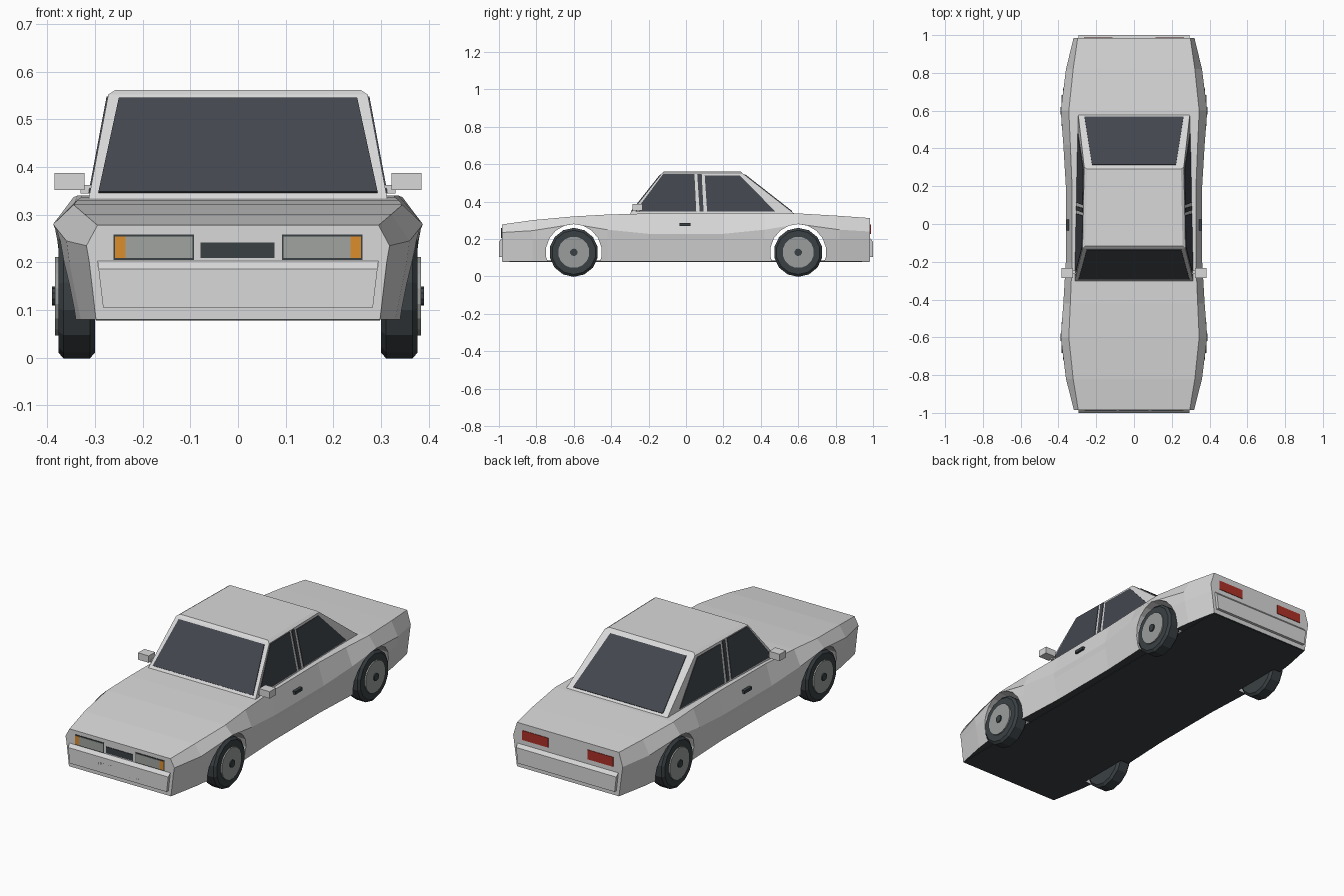
import bpy, bmesh, math
from mathutils import Vector

cube = bpy.data.objects.get("Cube")
if cube:
    bpy.data.objects.remove(cube)


def material(name, rgb):
    m = bpy.data.materials.new(name)
    m.use_nodes = True
    m.diffuse_color = (*rgb, 1)
    bsdf = next(n for n in m.node_tree.nodes if n.type == 'BSDF_PRINCIPLED')
    bsdf.inputs["Base Color"].default_value = (*rgb, 1)
    return m


PAINT = material("light_grey_paint", (0.69, 0.69, 0.69))
GLASS = material("dark_glass", (0.055, 0.063, 0.076))
RUBBER = material("black_rubber", (0.042, 0.052, 0.057))
METAL = material("wheel_metal", (0.32, 0.34, 0.335))
LENS = material("lamp_lens", (0.35, 0.37, 0.35))
AMBER = material("amber_lamp", (0.72, 0.27, 0.025))
RED = material("red_lamp", (0.42, 0.03, 0.02))


def finish(name, bm, *mats):
    bmesh.ops.recalc_face_normals(bm, faces=bm.faces)
    me = bpy.data.meshes.new(name)
    bm.to_mesh(me)
    bm.free()
    for m in mats:
        me.materials.append(m)
    ob = bpy.data.objects.new(name, me)
    bpy.context.collection.objects.link(ob)
    return ob


def loft(name, rings, *mats, paint=None):
    """Skin a list of equal closed rings and cap both ends."""
    bm = bmesh.new()
    rows = [[bm.verts.new(p) for p in ring] for ring in rings]
    n = len(rows[0])
    for a, b in zip(rows, rows[1:]):
        for i in range(n):
            j = (i + 1) % n
            bm.faces.new((a[i], a[j], b[j], b[i]))
    bm.faces.new(rows[0])
    bm.faces.new(rows[-1])
    bmesh.ops.recalc_face_normals(bm, faces=bm.faces)
    if paint:
        for f in bm.faces:
            f.material_index = paint(f)
    return finish(name, bm, *mats)


def box(name, lo, hi, mat):
    ring = lambda z: [(lo[0], lo[1], z), (hi[0], lo[1], z), (hi[0], hi[1], z), (lo[0], hi[1], z)]
    return loft(name, [ring(lo[2]), ring(hi[2])], mat)


def plate(name, pts, out, mat, thick=0.004):
    """Thin plate raised from the given surface points along out."""
    d = Vector(out).normalized() * thick
    return loft(name, [[Vector(p) - d for p in pts], [Vector(p) + d for p in pts]], mat)


def disc(name, profile, s, y, z, sides, mat):
    """Rings of (x, radius) around an axle."""
    rings = [[(s * x, y + r * math.cos(2 * math.pi * (k + .5) / sides),
               z + r * math.sin(2 * math.pi * (k + .5) / sides)) for k in range(sides)]
             for x, r in profile]
    return loft(name, rings, mat)


# Body shell: y, deck half width, deck z, ridge half width, ridge z, sill half width
stations = [(-.985, .295, .278, .318, .235, .298), (-.82, .322, .301, .36, .245, .330),
            (-.60, .345, .321, .388, .280, .358), (-.42, .337, .331, .374, .250, .348),
            (-.20, .328, .337, .361, .228, .338), (.20, .328, .340, .361, .228, .338),
            (.42, .337, .340, .374, .250, .348), (.60, .345, .337, .388, .280, .358),
            (.82, .322, .324, .36, .250, .330), (.985, .298, .312, .320, .240, .298)]
rings = []
for y, wd, zd, wr, zr, wb in stations:
    half = [(wd, zd), (wr, zr), (wr - .006, .2), (wb, .08)]
    rings.append([(x, y, z) for x, z in half] + [(-x, y, z) for x, z in reversed(half)])
body = loft("body_shell", rings, PAINT, RUBBER,
            paint=lambda f: int(f.normal.z < -.95))

# Wheel arches cut through the body
for y in (-.6, .6):
    cutter = disc("arch_cutter", [(-.6, .15), (.6, .15)], 1, y, .13, 18, PAINT)
    cutter.hide_render = True
    mod = body.modifiers.new("arch", 'BOOLEAN')
    mod.operation = 'DIFFERENCE'
    mod.solver = 'EXACT'
    mod.object = cutter
    bpy.context.view_layer.objects.active = body
    bpy.ops.object.modifier_apply(modifier="arch")
    bpy.data.objects.remove(cutter)

box("underbody", (-.298, -.98, .078), (.298, .98, .085), RUBBER)

# Cabin: sides, screens and roof share these planes
def side_x(y, z):
    return .313 - .02 * (y + .3) - .172 * (z - .335)


def front_y(z):
    return -.3 + (z - .335) * .79


def rear_y(z):
    return .58 - (z - .335) * 1.28


def cabin_ring(z, dx=0, dy=0):
    f, r = front_y(z) + dy, rear_y(z) - dy
    return [(side_x(f, z) - dx, f, z), (side_x(r, z) - dx, r, z),
            (dx - side_x(r, z), r, z), (dx - side_x(f, z), f, z)]


roof = [(x, y, .562) for x, y, z in cabin_ring(.552, .015, .012)]
loft("cabin", [cabin_ring(.325), cabin_ring(.552), roof], PAINT)

# Windscreen and rear window
for name, fn, out, top, low in (("windscreen", front_y, (0, -1, .79), .25, .293),
                                ("rear_window", rear_y, (0, 1, 1.28), .222, .262)):
    plate(name, [(x, fn(z), z) for x, z in
                 ((-low, .346), (low, .346), (top, .544), (-top, .544))], out, GLASS)

# Side glass, handles and mirrors
windows = {"front_side_window": [(-.272, .346), (.055, .346), (.045, .548), (-.122, .548)],
           "pillar_strip": [(.073, .346), (.094, .346), (.084, .548), (.060, .548)],
           "rear_side_window": [(.113, .346), (.478, .346), (.288, .540), (.100, .540)]}
for s, side in ((1, "left"), (-1, "right")):
    for name, pts in windows.items():
        plate(f"{side}_{name}", [(s * side_x(y, z), y, z) for y, z in pts],
              (s, 0, .172), GLASS, .003)
    x0, x1 = sorted((s * .335, s * .36))
    box(f"{side}_door_handle", (x0, -.035, .270), (x1, .025, .286), RUBBER)
    x0, x1 = sorted((s * .322, s * .385))
    box(f"{side}_mirror", (x0, -.285, .352), (x1, -.232, .388), PAINT)
    x0, x1 = sorted((s * .29, s * .33))
    box(f"{side}_mirror_stalk", (x0, -.265, .345), (x1, -.245, .362), PAINT)

# Bumpers with a sloped upper lip
for s, name in ((-1, "front_bumper"), (1, "rear_bumper")):
    lip = [(.975, .105), (1, .105), (1, .186), (.985, .203), (.975, .203)]
    loft(name, [[(k * (.283 + (z - .105) * .12), s * y, z) for y, z in lip] for k in (-1, 1)], PAINT)


def end_plate(name, s, y, x0, x1, z0, z1, mat, thick=.003):
    plate(name, [(x0, s * y, z0), (x1, s * y, z0), (x1, s * y, z1), (x0, s * y, z1)],
          (0, s, 0), mat, thick)


# Front and rear fittings
end_plate("grille", -1, .985, -.079, .077, .209, .242, RUBBER)
end_plate("lower_intake", -1, .9985, -.122, .121, .123, .158, RUBBER, .0015)
for s, side in ((1, "left"), (-1, "right")):
    end_plate(f"{side}_lamp_frame", -1, .985, s * .092, s * .261, .205, .258, RUBBER)
    end_plate(f"{side}_headlamp", -1, .987, s * .096, s * .236, .209, .254, LENS)
    end_plate(f"{side}_indicator", -1, .987, s * .236, s * .258, .209, .254, AMBER)
    end_plate(f"{side}_tail_lamp", 1, .985, s * .115, s * .265, .228, .278, RED)

# Wheels
for s, side in ((1, "left"), (-1, "right")):
    for y, end in ((-.6, "front"), (.6, "rear")):
        tag = f"{end}_{side}"
        disc(tag + "_tyre", [(.30, .118), (.311, .131), (.366, .131), (.377, .118)],
             s, y, .129, 14, RUBBER)
        disc(tag + "_rim", [(.35, .084), (.384, .084)], s, y, .129, 16, METAL)
        disc(tag + "_hub", [(.36, .02), (.39, .02)], s, y, .129, 10, RUBBER)
